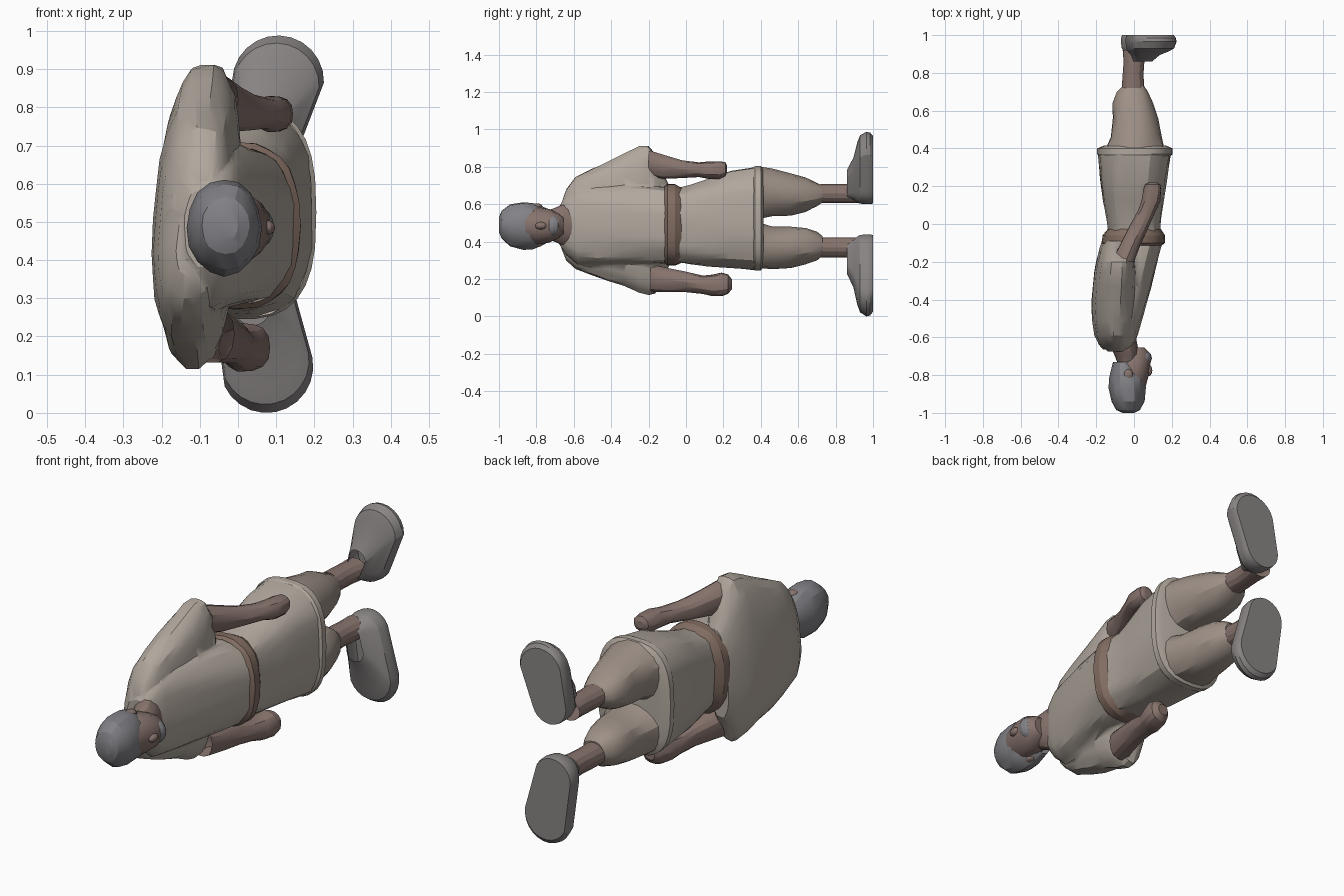
import bpy, bmesh, math
from mathutils import Vector


def mat(name, rgb):
    m = bpy.data.materials.new(name)
    m.diffuse_color = (*rgb, 1)
    return m


CLOTH = mat("cloth", (0.44, 0.39, 0.34))
PANTS = mat("trouser_cloth", (0.34, 0.28, 0.24))
SKIN = mat("skin", (0.24, 0.17, 0.15))
BELT = mat("belt_leather", (0.22, 0.15, 0.12))
HAIR = mat("grey_cap", (0.22, 0.22, 0.24))
SHOE = mat("shoe", (0.25, 0.23, 0.23))


def smooth(ob, angle=25):
    bpy.ops.object.select_all(action='DESELECT')
    ob.select_set(True)
    bpy.context.view_layer.objects.active = ob
    bpy.ops.object.shade_smooth_by_angle(angle=math.radians(angle))


def skin_rings(name, rings, material, caps=(True, True)):
    """Bridge equal-length point loops; close the ends that can be seen."""
    bm = bmesh.new()
    loops = [[bm.verts.new(p) for p in r] for r in rings]
    n = len(loops[0])
    for a, b in zip(loops, loops[1:]):
        for i in range(n):
            bm.faces.new((a[i], a[(i + 1) % n], b[(i + 1) % n], b[i]))
    for loop, cap in ((loops[0], caps[0]), (loops[-1], caps[1])):
        if cap:
            bm.faces.new(loop)
    bmesh.ops.recalc_face_normals(bm, faces=bm.faces)
    me = bpy.data.meshes.new(name)
    bm.to_mesh(me)
    bm.free()
    ob = bpy.data.objects.new(name, me)
    bpy.context.collection.objects.link(ob)
    me.materials.append(material)
    smooth(ob)
    return ob


def loft(name, stations, material, n=20, power=2.0, folds=0.0, k=7, caps=(True, True), shear=0):
    """Stations along the body: (y, x_min, x_max, z_min, z_max)."""
    rings = []
    for j, (y, x0, x1, z0, z1) in enumerate(stations):
        ring = []
        for i in range(n):
            t = 2 * math.pi * i / n
            c, s = math.cos(t), math.sin(t)
            r = 1 + folds * math.sin(k * t + j * 0.9)
            px = math.copysign(abs(c) ** (2 / power), c) * r
            pz = math.copysign(abs(s) ** (2 / power), s) * r
            ring.append(((x0 + x1) / 2 + px * (x1 - x0) / 2 + pz * shear, y,
                         (z0 + z1) / 2 + pz * (z1 - z0) / 2))
        rings.append(ring)
    return skin_rings(name, rings, material, caps)


def blob(name, center, radii, material):
    bpy.ops.mesh.primitive_uv_sphere_add(segments=12, ring_count=8, location=center)
    ob = bpy.context.object
    ob.name = name
    ob.scale = radii
    ob.data.materials.append(material)
    smooth(ob)
    return ob


OPEN = (False, False)

# Head: cap, face, ears, nose, beard, neck
loft("cap", [(-1.0, -0.06, 0.0, 0.45, 0.53), (-0.985, -0.095, 0.03, 0.415, 0.565),
             (-0.94, -0.12, 0.055, 0.375, 0.60), (-0.87, -0.135, 0.062, 0.358, 0.612),
             (-0.82, -0.132, 0.06, 0.36, 0.608), (-0.77, -0.12, 0.03, 0.38, 0.59),
             (-0.73, -0.11, 0.0, 0.40, 0.57)], HAIR, 16, 2, 0.015, 5, (True, False))
loft("face", [(-0.86, -0.09, 0.062, 0.40, 0.57), (-0.80, -0.10, 0.078, 0.385, 0.585),
              (-0.73, -0.09, 0.088, 0.395, 0.575), (-0.68, -0.07, 0.08, 0.42, 0.55),
              (-0.655, -0.04, 0.055, 0.44, 0.53)], SKIN, 16, caps=(False, True))
blob("nose", (0.075, -0.775, 0.485), (0.022, 0.032, 0.02), SKIN)
blob("beard", (0.05, -0.71, 0.485), (0.045, 0.042, 0.055), HAIR)
for z in (0.385, 0.59):
    blob("ear", (-0.03, -0.80, z), (0.025, 0.032, 0.015), SKIN)
loft("neck", [(-0.73, -0.09, 0.02, 0.41, 0.57), (-0.69, -0.105, 0.03, 0.395, 0.585),
              (-0.65, -0.125, 0.02, 0.375, 0.605), (-0.6, -0.14, 0.01, 0.37, 0.61)],
     SKIN, 16, caps=OPEN)

# Upper garment: shirt body united with the wide sleeve and back part
shirt = loft("shirt", [
    (-0.675, -0.14, -0.02, 0.38, 0.59), (-0.64, -0.175, 0.0, 0.33, 0.65),
    (-0.58, -0.195, 0.02, 0.28, 0.70), (-0.48, -0.205, 0.05, 0.27, 0.71),
    (-0.34, -0.205, 0.09, 0.275, 0.71), (-0.2, -0.185, 0.125, 0.28, 0.70),
    (-0.1, -0.16, 0.15, 0.285, 0.69), (-0.07, -0.14, 0.14, 0.295, 0.68)],
    CLOTH, 30, 2.5, 0.02, 9)
sleeves = loft("sleeves", [
    (-0.665, -0.155, -0.06, 0.36, 0.61), (-0.64, -0.18, -0.04, 0.30, 0.68),
    (-0.59, -0.205, -0.02, 0.255, 0.745), (-0.51, -0.217, -0.01, 0.222, 0.785),
    (-0.42, -0.222, 0.0, 0.19, 0.825), (-0.33, -0.215, 0.005, 0.165, 0.87),
    (-0.25, -0.207, 0.005, 0.13, 0.91), (-0.2, -0.197, 0.0, 0.115, 0.915),
    (-0.165, -0.187, -0.01, 0.125, 0.87), (-0.13, -0.178, -0.03, 0.20, 0.78),
    (-0.09, -0.165, -0.05, 0.27, 0.70)], CLOTH, 30, 2.5, 0.012, 11, shear=0.02)
union = shirt.modifiers.new("union", 'BOOLEAN')
union.operation = 'UNION'
union.solver = 'EXACT'
union.object = sleeves
bpy.context.view_layer.objects.active = shirt
bpy.ops.object.modifier_move_to_index(modifier="union", index=0)
bpy.ops.object.modifier_apply(modifier="union")
bpy.data.objects.remove(sleeves)

# Belt, skirt of the tunic and its hem
loft("belt", [(-0.115, -0.155, 0.145, 0.285, 0.695), (-0.10, -0.172, 0.163, 0.272, 0.708),
              (-0.06, -0.168, 0.163, 0.272, 0.708), (-0.025, -0.138, 0.14, 0.288, 0.69)],
     BELT, 28, 2.5, 0.01, 9, OPEN)
loft("tunic_skirt", [(-0.05, -0.135, 0.14, 0.29, 0.685), (0.02, -0.145, 0.14, 0.28, 0.70),
                     (0.12, -0.165, 0.155, 0.27, 0.735), (0.24, -0.18, 0.175, 0.262, 0.78),
                     (0.37, -0.19, 0.195, 0.25, 0.80)],
     CLOTH, 30, 2.8, 0.018, 9, OPEN)
loft("hem", [(0.36, -0.188, 0.193, 0.25, 0.80), (0.37, -0.195, 0.205, 0.245, 0.805),
             (0.40, -0.195, 0.205, 0.245, 0.805), (0.415, -0.16, 0.17, 0.265, 0.785)],
     CLOTH, 30, 2.8, caps=(False, True))

# Arms coming out of the sleeves, ending in closed fists
loft("right_arm", [(-0.19, -0.13, -0.01, 0.13, 0.28), (-0.1, -0.10, 0.015, 0.13, 0.26),
                   (0.0, -0.07, 0.035, 0.13, 0.24), (0.09, -0.05, 0.05, 0.12, 0.22),
                   (0.14, -0.045, 0.07, 0.108, 0.225), (0.19, -0.035, 0.085, 0.108, 0.235),
                   (0.225, -0.02, 0.08, 0.12, 0.225), (0.245, 0.0, 0.055, 0.145, 0.20)],
     SKIN, 14, 2.2, 0.02, 5, (False, True))
loft("left_arm", [(-0.2, -0.12, 0.0, 0.75, 0.89), (-0.12, -0.08, 0.03, 0.735, 0.865),
                  (-0.02, -0.03, 0.075, 0.74, 0.835), (0.07, 0.02, 0.115, 0.745, 0.825),
                  (0.12, 0.04, 0.14, 0.735, 0.83), (0.18, 0.05, 0.145, 0.735, 0.83),
                  (0.21, 0.06, 0.14, 0.75, 0.825), (0.22, 0.08, 0.12, 0.77, 0.805)],
     SKIN, 14, 2.2, 0.02, 5, (False, True))

# Trouser legs, shins, shoes: (y, z_min, z_max), shin z range, heel and toe circles (x, z, r)
LEGS = {
    "right": ([(0.40, 0.255, 0.50), (0.46, 0.252, 0.48), (0.56, 0.26, 0.48),
               (0.64, 0.28, 0.475), (0.70, 0.30, 0.455), (0.73, 0.325, 0.43)],
              (0.315, 0.425), ((0.035, 0.335, 0.105), (0.075, 0.122, 0.122))),
    "left": ([(0.40, 0.52, 0.80), (0.46, 0.535, 0.79), (0.56, 0.54, 0.765),
              (0.64, 0.56, 0.745), (0.70, 0.59, 0.715), (0.73, 0.61, 0.70)],
             (0.605, 0.71), ((0.055, 0.70, 0.10), (0.105, 0.868, 0.12))),
}
DEPTH = [(-0.15, 0.16), (-0.125, 0.145), (-0.115, 0.125), (-0.115, 0.10), (-0.09, 0.075),
         (-0.06, 0.055)]


def foot_outline(heel, toe, ankle, y, grow, n=24):
    """Egg-shaped ring in the sole plane, shrunk toward the ankle."""
    h, t = Vector(heel[:2]), Vector(toe[:2])
    axis = (t - h).normalized()
    side = Vector((-axis.y, axis.x))
    pts = []
    for i in range(n):
        a = 2 * math.pi * i / n
        c, s = math.cos(a), math.sin(a)
        base, r = (t, toe[2]) if c >= 0 else (h, heel[2])
        p = ankle + (base + (axis * c + side * s) * r - ankle) * grow
        pts.append((p.x, y, p.y))
    return pts


for side, (leg, (z0, z1), (heel, toe)) in LEGS.items():
    loft(side + "_trouser", [(y, *d, a, b) for (y, a, b), d in zip(leg, DEPTH)],
         PANTS, 18, 2.2, 0.025, 5, (False, True))
    loft(side + "_shin", [(0.72, -0.065, 0.055, z0, z1), (0.79, -0.06, 0.05, z0, z1),
                          (0.86, -0.055, 0.055, z0, z1), (0.92, -0.06, 0.07, z0, z1)],
         SKIN, 14, caps=OPEN)
    ankle = Vector((0.015, (z0 + z1) / 2))
    skin_rings(side + "_shoe", [foot_outline(heel, toe, ankle, y, g) for y, g in
               ((0.86, 0.38), (0.895, 0.58), (0.915, 0.82), (0.93, 0.94),
                (0.965, 1.0), (0.985, 0.985), (1.0, 0.93))], SHOE, (False, True))
